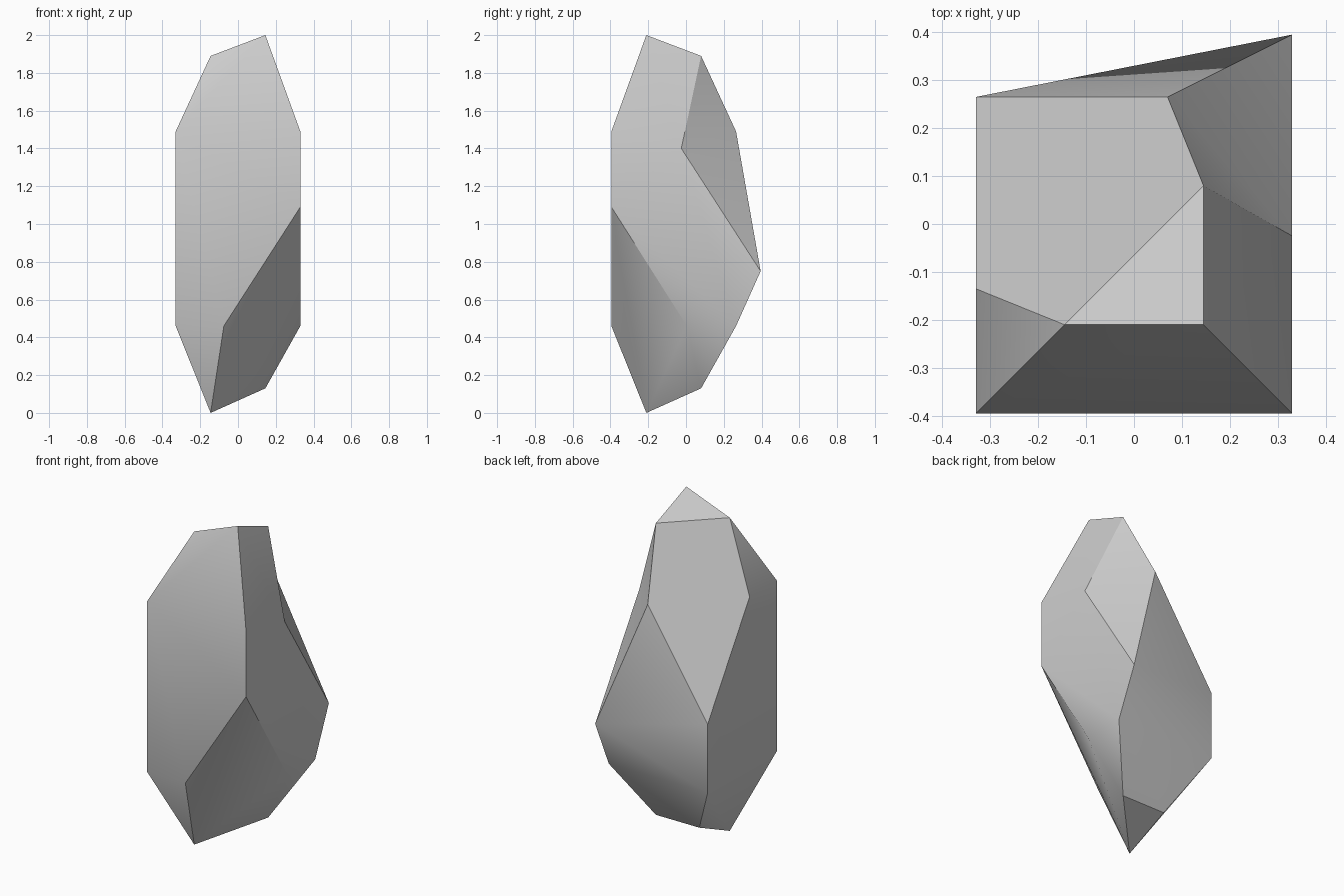
import bpy, bmesh, math

if "Cube" in bpy.data.objects:
    bpy.data.objects.remove(bpy.data.objects["Cube"])

W, T = 0.33, 0.145      # half widths of the body and of the tapered ends
CY = -0.065             # y centre of the column
LOW, HIGH = 0.46, 1.49  # shoulder heights
F, B = CY - W, CY + W   # front and back planes

points = []
# lower shoulder: the front right corner is chipped away
points += [(-W, F, LOW), (-W, B, LOW), (W, B, LOW)]
# upper shoulder: both back corners are chipped away
points += [(-W, F, HIGH), (W, F, HIGH)]
# tilted base and tilted tip
points += [(-T, CY - T, 0), (T, CY + T, 0.13), (-T, CY + T, 0.13)]
points += [(T, CY - T, 2), (-T, CY - T, 1.89)]
# lower front right chip
points += [(W, F, 1.09), (-0.075, F, LOW), (W, 0.005, LOW)]
# upper back left chip
points += [(-W, -0.135, HIGH), (-W, B, 0.874)]
# upper back right hollow chip: peak, bulge, and its two side corners
peak, bulge = (T, CY + T, 1.89), (W, 0.395, 0.75)
points += [peak, bulge, (0.07, B, HIGH), (W, -0.025, 1.40)]

# rock body wrapped around the corner points
bm = bmesh.new()
verts = {p: bm.verts.new(p) for p in points}
bmesh.ops.convex_hull(bm, input=list(bm.verts))

# turn the fold of the back right chip so it becomes hollow
fold = bm.edges.get((verts[peak], verts[bulge]))
if fold:
    bmesh.ops.rotate_edges(bm, edges=[fold], use_ccw=False)

# merge flat triangles into clean facets
bmesh.ops.dissolve_limit(bm, angle_limit=math.radians(1),
                         verts=list(bm.verts), edges=list(bm.edges))
bmesh.ops.recalc_face_normals(bm, faces=list(bm.faces))

mesh = bpy.data.meshes.new("rock")
bm.to_mesh(mesh)
bm.free()
rock = bpy.data.objects.new("rock", mesh)
bpy.context.collection.objects.link(rock)

# soften only the shallow facets
bpy.context.view_layer.objects.active = rock
rock.select_set(True)
bpy.ops.object.shade_smooth_by_angle(angle=math.radians(30))
